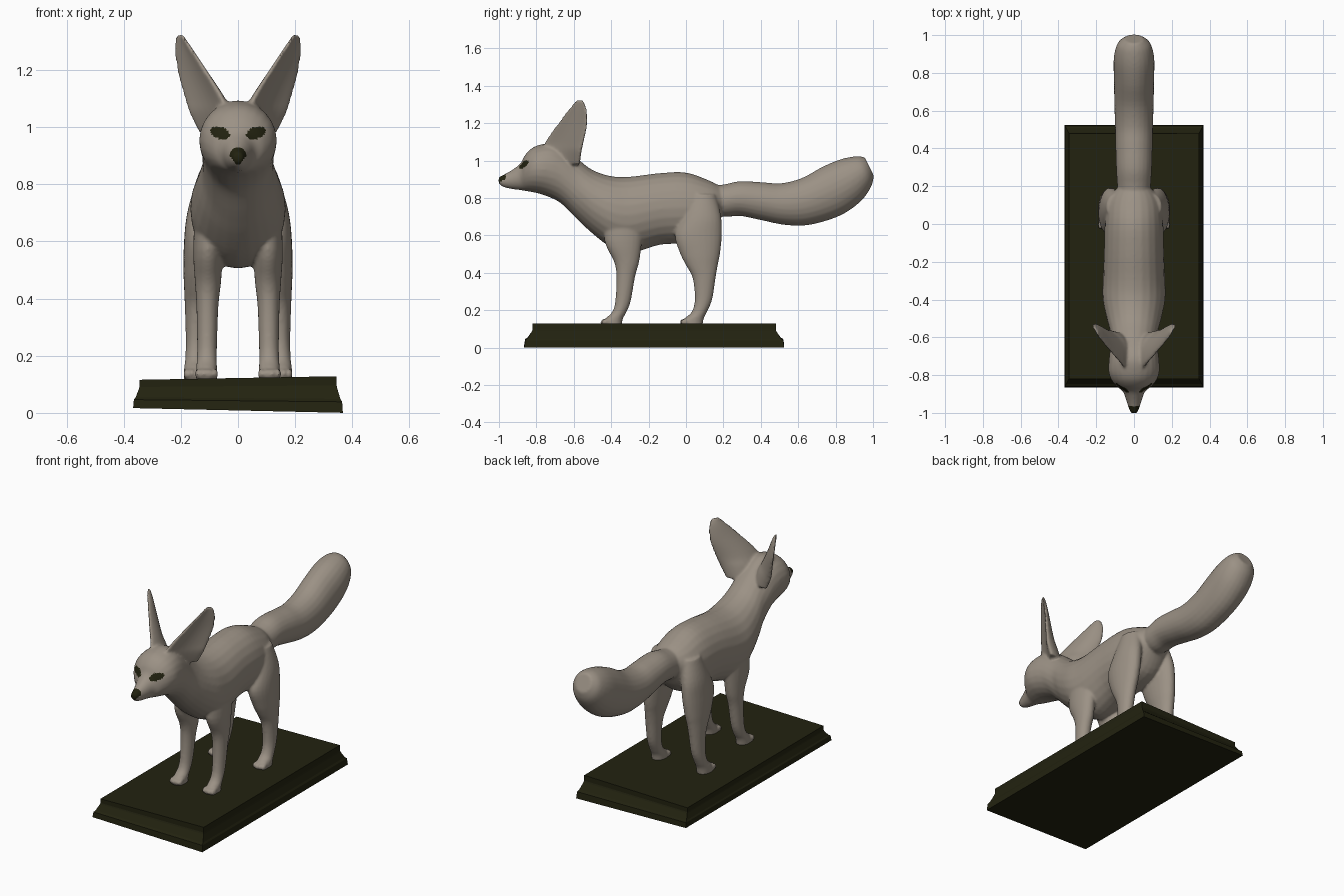
import bpy, bmesh, math
from mathutils import Vector, Matrix

if "Cube" in bpy.data.objects:
    bpy.data.objects.remove(bpy.data.objects["Cube"])


def material(name, rgb):
    m = bpy.data.materials.new(name)
    m.diffuse_color = (*rgb, 1)
    m.use_nodes = True
    m.node_tree.nodes["Principled BSDF"].inputs["Base Color"].default_value = m.diffuse_color
    return m


fur = material("warm_grey_fur", (0.33, 0.285, 0.235))
dark = material("dark_olive", (0.016, 0.016, 0.005))


def smooth_rows(rows, steps=4):
    """Catmull-Rom interpolation between rows of section numbers."""
    out = []
    for i in range(len(rows) - 1):
        p0, p1 = rows[max(i - 1, 0)], rows[i]
        p2, p3 = rows[i + 1], rows[min(i + 2, len(rows) - 1)]
        for k in range(steps):
            t = k / steps
            out.append([0.5 * (2 * b + (c - a) * t + (2 * a - 5 * b + 4 * c - d) * t * t
                               + (3 * b - a - 3 * c + d) * t ** 3)
                        for a, b, c, d in zip(p0, p1, p2, p3)])
    return out + [list(rows[-1])]


def loft(bm, rings):
    """Skin a list of point rings and cap both ends."""
    vs = [[bm.verts.new(p) for p in r] for r in rings]
    n = len(vs[0])
    for a, b in zip(vs, vs[1:]):
        for i in range(n):
            bm.faces.new((a[i], a[(i + 1) % n], b[(i + 1) % n], b[i]))
    bm.faces.new(vs[0])
    bm.faces.new(vs[-1])


def oval(y0, z0, y1, z1, xc, rx, n=24):
    """Oval spanning two points of the side view, rx wide to each side of xc."""
    pts = []
    for i in range(n):
        t = 2 * math.pi * i / n
        k = (1 + math.sin(t)) / 2
        pts.append((xc + rx * math.cos(t), y0 + (y1 - y0) * k, z0 + (z1 - z0) * k))
    return pts


bm = bmesh.new()

# torso, neck and head: y, bottom, top, half width
body = [(.19, .70, .86, .09), (.12, .60, .895, .14), (0, .56, .936, .155),
        (-.14, .55, .933, .158), (-.3, .505, .914, .165), (-.4, .535, .917, .165),
        (-.5, .61, .95, .145), (-.58, .685, 1.01, .125), (-.66, .765, 1.07, .127),
        (-.72, .80, 1.093, .133), (-.78, .822, 1.085, .135), (-.825, .832, 1.066, .12),
        (-.86, .838, 1.03, .092), (-.885, .842, .985, .06), (-.93, .848, .95, .042),
        (-.975, .858, .925, .028), (-1.002, .878, .912, .016)]
loft(bm, [oval(y, b, y, t, 0, w) for y, b, t, w in smooth_rows(body)])

# tail: lower point, upper point, half width
tail = [(.10, .73, .10, .86, .07), (.2, .70, .2, .872, .088), (.29, .704, .29, .89, .094),
        (.40, .682, .41, .884, .098), (.53, .656, .51, .879, .101),
        (.66, .656, .62, .907, .104), (.82, .704, .73, .967, .107),
        (.93, .778, .83, 1.008, .107), (.99, .86, .91, 1.023, .088),
        (1.004, .92, .955, 1.018, .05)]
loft(bm, [oval(a, b, c, d, 0, w) for a, b, c, d, w in smooth_rows(tail)])

# legs: z, front y, back y, centre x, half width
fore = [(.72, -.43, -.22, .10, .05), (.57, -.435, -.235, .105, .052),
        (.46, -.385, -.25, .105, .046), (.38, -.372, -.272, .107, .039),
        (.25, -.378, -.295, .108, .035), (.19, -.395, -.318, .109, .035),
        (.155, -.43, -.337, .11, .037), (.11, -.445, -.345, .11, .037)]
hind = [(.82, .02, .16, .09, .055), (.70, -.02, .188, .118, .06),
        (.60, -.06, .192, .127, .062), (.5, -.03, .182, .135, .056),
        (.44, .0, .17, .14, .049), (.37, .036, .158, .144, .042),
        (.257, .047, .14, .147, .036), (.19, .03, .112, .149, .036),
        (.155, -.008, .095, .15, .039), (.11, -.022, .088, .15, .039)]

# ears: z, inner front edge x y, outer back edge x y, thickness
ear = [(.98, .03, -.74, .11, -.56, .05), (1.05, .025, -.755, .15, -.55, .045),
       (1.1, .04, -.745, .172, -.54, .034), (1.2, .106, -.68, .204, -.522, .022),
       (1.28, .162, -.62, .216, -.53, .015), (1.325, .195, -.585, .212, -.55, .008)]


def ear_ring(z, x0, y0, x1, y1, thick, side, n=24):
    a = Vector(((x1 - x0) / 2, (y1 - y0) / 2, 0))
    mid = Vector(((x0 + x1) / 2, (y0 + y1) / 2, z))
    b = Vector((a.y, -a.x, 0)).normalized() * thick   # towards front outside
    pts = []
    for i in range(n):
        t = 2 * math.pi * i / n
        p = mid + a * math.cos(t) + b * (math.sin(t) * .75 + .9 * math.cos(t) ** 2 - .45)
        pts.append((p.x * side, p.y, p.z))
    return pts


for s in (1, -1):
    for leg in (fore, hind):
        loft(bm, [oval(f, z, k, z, x * s, w) for z, f, k, x, w in smooth_rows(leg)])
        # toes
        _, front, _, cx, _ = leg[-1]
        for k in (-1.5, -.5, .5, 1.5):
            y = front + .008 + .006 * abs(k)
            m = Matrix.Translation((s * cx + k * .02, y, .136)) @ Matrix.Diagonal((.011, .024, .019, 1))
            bmesh.ops.create_uvsphere(bm, u_segments=12, v_segments=8, radius=1, matrix=m)
    loft(bm, [ear_ring(*r, s) for r in smooth_rows(ear)])

bmesh.ops.recalc_face_normals(bm, faces=bm.faces)
mesh = bpy.data.meshes.new("fox_body")
bm.to_mesh(mesh)
bm.free()
fox = bpy.data.objects.new("fox_body", mesh)
bpy.context.collection.objects.link(fox)

# fuse all limbs into one skin and soften the joins
rm = fox.modifiers.new("fuse", 'REMESH')
rm.mode = 'VOXEL'
rm.voxel_size = 0.0075
sm = fox.modifiers.new("soften", 'SMOOTH')
sm.factor = 0.5
sm.iterations = 5
dg = bpy.context.evaluated_depsgraph_get()
skin = bpy.data.meshes.new_from_object(fox.evaluated_get(dg))
fox.modifiers.clear()
fox.data = skin
skin.materials.clear()
skin.materials.append(fur)
skin.materials.append(dark)

# eyes and nose coloured by position
for p in skin.polygons:
    p.use_smooth = True
    x, y, z = p.center
    x = abs(x)
    eye = ((x - .063) / .034) ** 2 + ((z - .98 - .2 * (x - .063)) / .021) ** 2 < 1 and y < -.76
    nose = y < -.966 and .868 < z and x < .022 * (z - .86) / .03
    p.material_index = int(eye or nose)

# plinth with a sloped moulding, slightly thinner on the left
bm = bmesh.new()
rings = []
for f, inset in ((0, 0), (.3, .12), (.38, .4), (.68, .92), (.75, 1), (1, 1)):
    hx, hy = .367 - .022 * inset, .695 - .045 * inset
    ring = []
    for sx, sy in ((-1, -1), (1, -1), (1, 1), (-1, 1)):
        x = sx * hx
        low, high = .0085 - .0225 * x, .122 + .018 * x
        ring.append((x, -.17 + sy * hy, max(0, low + (high - low) * f)))
    rings.append(ring)
loft(bm, rings)
bmesh.ops.recalc_face_normals(bm, faces=bm.faces)
pm = bpy.data.meshes.new("plinth")
bm.to_mesh(pm)
bm.free()
pm.materials.append(dark)
bpy.context.collection.objects.link(bpy.data.objects.new("plinth", pm))
